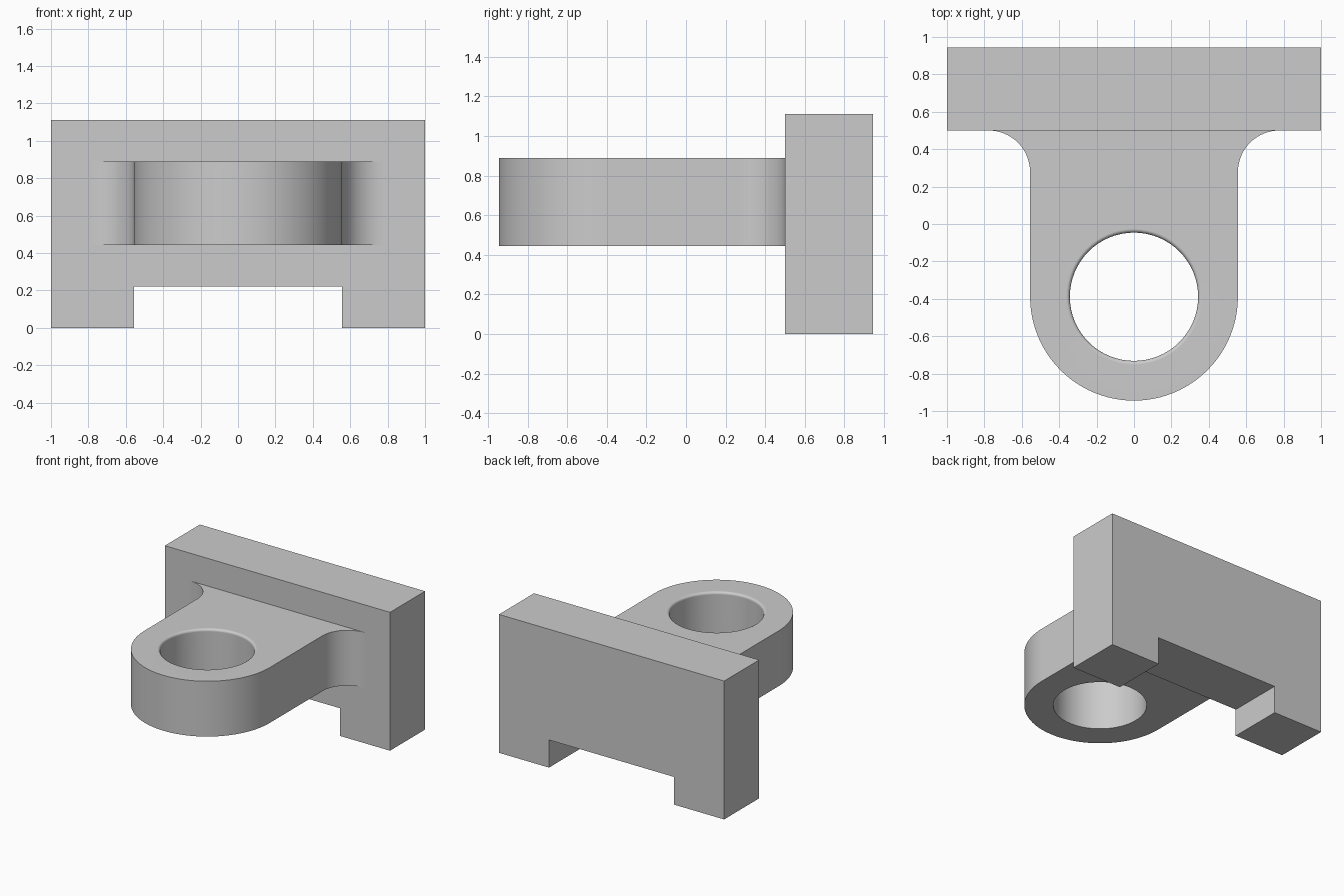
import bpy, bmesh
from math import sin, cos, pi

if "Cube" in bpy.data.objects:
    bpy.data.objects.remove(bpy.data.objects["Cube"])

U = 1 / 9                       # design unit: the plate is 18 units wide
BACK, WALL = 8.5 * U, 4.5 * U   # rear and front faces of the plate
HALF, BLEND = 5 * U, 2 * U      # lug half width, blend radius into the plate
HOLE_Y, HOLE_R, ROUND = -3.5 * U, 0.343, 0.02


def arc(cx, cy, r, a0, a1, n):
    return [(cx + r * cos(a0 + (a1 - a0) * i / n),
             cy + r * sin(a0 + (a1 - a0) * i / n)) for i in range(n + 1)]


def ring(bm, points):
    verts = [bm.verts.new(p) for p in points]
    return verts, [bm.edges.new((verts[i - 1], verts[i])) for i in range(len(verts))]


def bridge(bm, a, b):
    for i in range(len(a)):
        bm.faces.new((a[i - 1], a[i], b[i], b[i - 1]))


def finish(bm, name):
    bmesh.ops.recalc_face_normals(bm, faces=bm.faces[:])
    mesh = bpy.data.meshes.new(name)
    bm.to_mesh(mesh)
    bm.free()
    obj = bpy.data.objects.new(name, mesh)
    bpy.context.collection.objects.link(obj)
    return obj


# Back plate: front profile with the notch between two feet, extruded in y
bm = bmesh.new()
half = [(HALF, 2 * U), (HALF, 0), (1, 0), (1, 10 * U)]
profile = half + [(-x, z) for x, z in reversed(half)]
front, _ = ring(bm, [(x, WALL, z) for x, z in profile])
rear, _ = ring(bm, [(x, BACK, z) for x, z in profile])
bridge(bm, front, rear)
bm.faces.new(front)
bm.faces.new(rear)
finish(bm, "back_plate")

# Lug: round nose, straight sides and concave blends; its root sits in the plate
right = arc(0, HOLE_Y, HALF, -pi / 2, 0, 24)
right += arc(HALF + BLEND, WALL - BLEND, BLEND, pi, pi / 2, 16)
right.append((HALF + BLEND, WALL + U))
outline = right + [(-x, y) for x, y in reversed(right[1:])]

bm = bmesh.new()
low, top = 4 * U, 8 * U
outer_low, edges_low = ring(bm, [(x, y, low) for x, y in outline])
outer_top, edges_top = ring(bm, [(x, y, top) for x, y in outline])
bridge(bm, outer_low, outer_top)

# Through hole with a small rounded upper rim
bore = [(HOLE_R, low)]
bore += [(HOLE_R + ROUND * (1 - cos(a)), top - ROUND * (1 - sin(a)))
         for a in (i * pi / 8 for i in range(5))]
rings = [ring(bm, [(x, y, z) for x, y in arc(0, HOLE_Y, r, 0, 2 * pi, 64)[:-1]])
         for r, z in bore]
for a, b in zip(rings, rings[1:]):
    bridge(bm, a[0], b[0])

# Flat top and bottom faces around the hole
bmesh.ops.triangle_fill(bm, edges=edges_low + rings[0][1], use_beauty=True)
bmesh.ops.triangle_fill(bm, edges=edges_top + rings[-1][1], use_beauty=True)
lug = finish(bm, "lug")

# Smooth curved walls, with the flats kept flat
bpy.context.view_layer.objects.active = lug
lug.select_set(True)
bpy.ops.object.shade_smooth_by_angle(angle=pi / 6)
weighted = lug.modifiers.new("flat_faces", 'WEIGHTED_NORMAL')
weighted.keep_sharp = True
